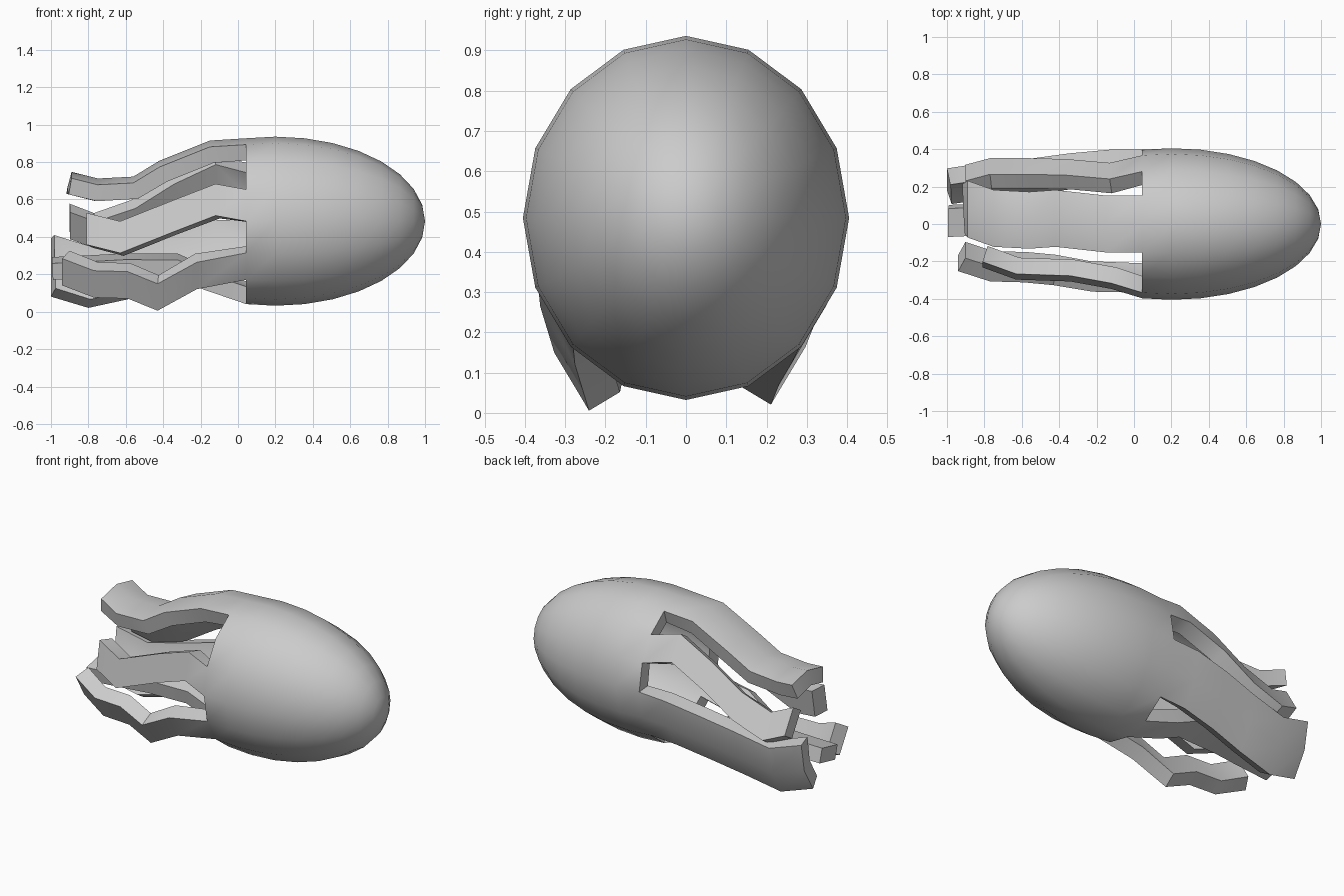
import bpy, bmesh, math

if "Cube" in bpy.data.objects:
    bpy.data.objects.remove(bpy.data.objects["Cube"])

SEG = 16
CX, CZ = 0.2, 0.484          # centre of the bell
RX, RY, RZ = 0.8, 0.405, 0.452

# tentacle: first rim segment, number of rim faces, path of (x, dy, dz) offsets from the rim
TENTACLES = [
    # top, wide
    (3, 2, [(-.15, 0, -.012), (-.42, .03, -.12), (-.56, .02, -.205), (-.75, .03, -.215), (-.89, .08, -.18)]),
    # back upper
    (1, 1, [(-.13, -.04, .035), (-.36, -.02, -.07), (-.57, -.015, -.2), (-.77, -.015, -.27), (-.9, -.05, -.22)]),
    # back lower, wide
    (14, 2, [(-.13, 0, -.01), (-.35, -.02, -.05), (-.57, -.05, -.1), (-.8, -.07, -.15), (-1, -.1, -.09)]),
    # bottom
    (12, 1, [(-.19, -.01, .08), (-.34, -.02, .15), (-.6, -.03, .15), (-.78, -.04, .14), (-.99, -.05, .13)]),
    # front lower
    (9, 1, [(-.22, .005, -.05), (-.43, .04, -.165), (-.59, .055, -.1), (-.77, .06, -.095), (-.94, .115, -.03)]),
    # front upper
    (7, 1, [(-.12, .05, .03), (-.34, .09, -.055), (-.63, .1, -.17), (-.81, .165, -.125)]),
]

bm = bmesh.new()


def ring(a):
    # one 16-sided cross-section of the bell
    pts = [2 * math.pi * k / SEG for k in range(SEG)]
    return [bm.verts.new((CX + RX * math.cos(a),
                          RY * math.sin(a) * math.cos(t),
                          CZ + RZ * math.sin(a) * math.sin(t))) for t in pts]


# bell
tip = bm.verts.new((CX + RX, 0, CZ))
rings = [ring(math.pi * j / 16) for j in range(1, 10)]
for k in range(SEG):
    n = (k + 1) % SEG
    bm.faces.new((tip, rings[0][k], rings[0][n]))
    for a, b in zip(rings, rings[1:]):
        bm.faces.new((a[k], b[k], b[n], a[n]))

# tentacles, grown from the rim faces
rim = rings[-1]
for start, count, path in TENTACLES:
    base = [rim[(start + i) % SEG] for i in range(count + 1)]
    prev = base
    for x, dy, dz in path:
        cur = [bm.verts.new((x, v.co.y + dy, v.co.z + dz)) for v in base]
        for i in range(count):
            bm.faces.new((prev[i], cur[i], cur[i + 1], prev[i + 1]))
        prev = cur

bmesh.ops.recalc_face_normals(bm, faces=bm.faces)
# make normals point outwards
bm.faces.ensure_lookup_table()
bm.normal_update()
if bm.faces[0].normal.x < 0:
    bmesh.ops.reverse_faces(bm, faces=bm.faces)

me = bpy.data.meshes.new("bell_with_tentacles")
bm.to_mesh(me)
bm.free()
ob = bpy.data.objects.new("bell_with_tentacles", me)
bpy.context.collection.objects.link(ob)

# wall thickness, inwards
mod = ob.modifiers.new("wall", 'SOLIDIFY')
mod.thickness = 0.09
mod.offset = -1
bpy.context.view_layer.objects.active = ob
ob.select_set(True)
bpy.ops.object.modifier_apply(modifier="wall")
bpy.ops.object.shade_smooth_by_angle(angle=math.radians(40))
